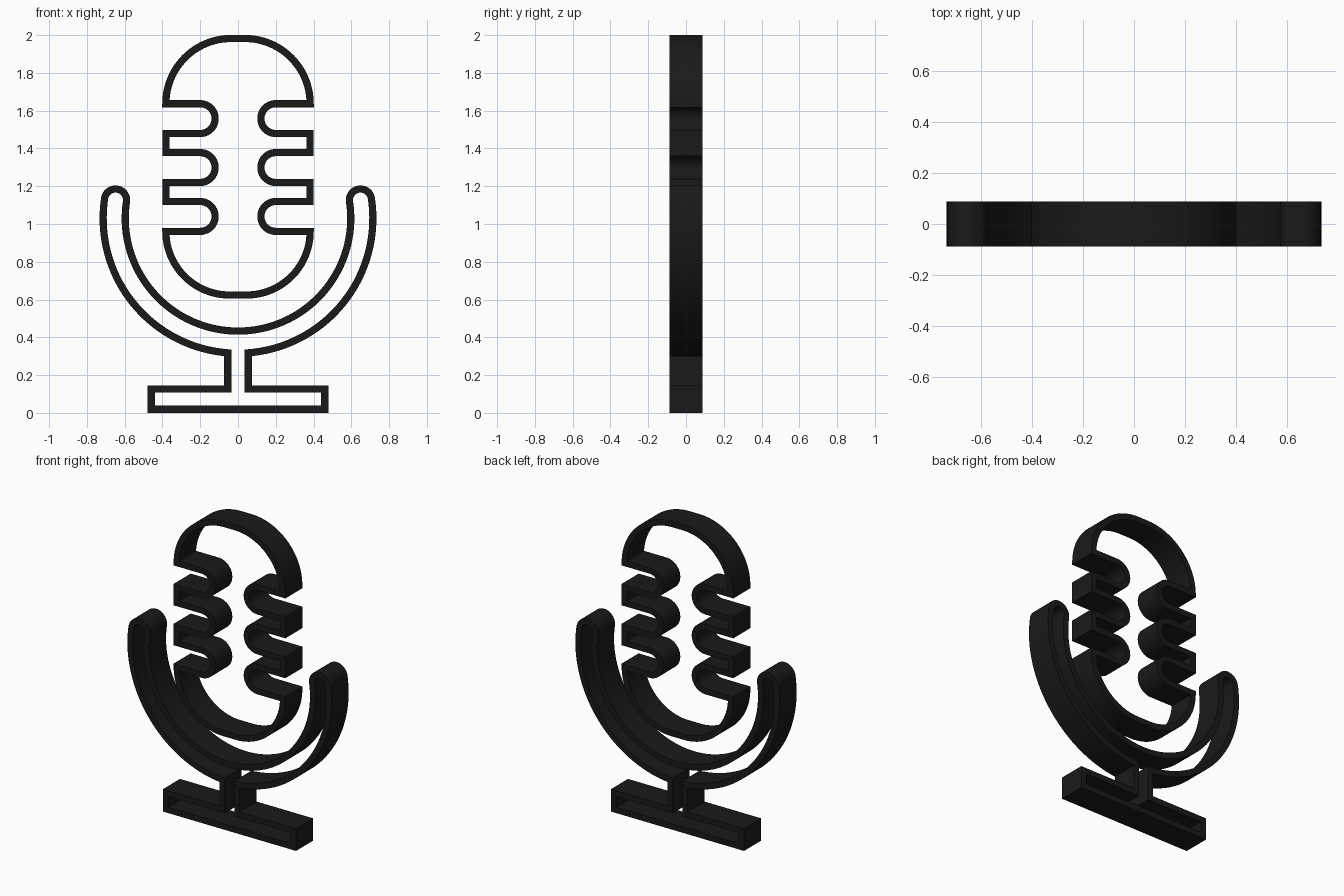
import bpy, bmesh
from math import sin, cos, radians, asin, degrees
from mathutils import Vector

if "Cube" in bpy.data.objects:
    bpy.data.objects.remove(bpy.data.objects["Cube"])

HALF_WALL = 0.019
HALF_DEPTH = 0.0875

black = bpy.data.materials.new("black")
black.diffuse_color = (0.01, 0.01, 0.01, 1)
black.use_nodes = True
black.node_tree.nodes["Principled BSDF"].inputs["Base Color"].default_value = black.diffuse_color


def arc(cx, cz, r, a0, a1, n):
    angles = [radians(a0 + (a1 - a0) * i / n) for i in range(n + 1)]
    return [Vector((cx + r * cos(a), cz + r * sin(a))) for a in angles]


def mirrored_loop(half):
    """Close a right-hand half path with its mirror image, dropping repeats."""
    pts = half + [Vector((-p.x, p.y)) for p in reversed(half)]
    return [p for i, p in enumerate(pts) if (p - pts[i - 1]).length > 1e-4]


def offset(loop, d):
    """Mitred parallel copy of a closed loop."""
    out = []
    for i, p in enumerate(loop):
        a = (p - loop[i - 1]).normalized()
        b = (loop[(i + 1) % len(loop)] - p).normalized()
        na, nb = Vector((a.y, -a.x)), Vector((b.y, -b.x))
        out.append(p + (na + nb) * (d / (1 + na.dot(nb))))
    return out


def outline_wall(name, loop):
    bm = bmesh.new()
    a, b = offset(loop, HALF_WALL), offset(loop, -HALF_WALL)
    section = [(a, -HALF_DEPTH), (b, -HALF_DEPTH), (b, HALF_DEPTH), (a, HALF_DEPTH)]
    rings = [[bm.verts.new((p.x, y, p.y)) for p in pts] for pts, y in section]
    n = len(loop)
    for k in range(4):
        r, s = rings[k], rings[(k + 1) % 4]
        for i in range(n):
            j = (i + 1) % n
            bm.faces.new((r[i], r[j], s[j], s[i]))
    bmesh.ops.recalc_face_normals(bm, faces=bm.faces)
    mesh = bpy.data.meshes.new(name)
    bm.to_mesh(mesh)
    bm.free()
    mesh.materials.append(black)
    obj = bpy.data.objects.new(name, mesh)
    bpy.context.collection.objects.link(obj)
    bpy.ops.object.select_all(action='DESELECT')
    obj.select_set(True)
    bpy.context.view_layer.objects.active = obj
    bpy.ops.object.shade_smooth_by_angle(angle=radians(30))
    return obj


# Microphone head: dome, three side slots, rounded bottom
head = arc(0.037, 1.637, 0.345, 90, 0, 24)
for zc in (1.558, 1.299, 1.04):
    head.append(Vector((0.382, zc + 0.079)))
    head += arc(0.2, zc, 0.079, 90, 270, 20)
    head.append(Vector((0.382, zc - 0.079)))
head += arc(0.045, 0.961, 0.337, 0, -90, 24)
outline_wall("microphone_head", mirrored_loop(head))

# Stand: U-shaped cradle with rounded tips, stem and flat base
TIP, R_IN, R_OUT, STEM = 8.5, 0.597, 0.714, 0.054
r_mid, r_cap = (R_IN + R_OUT) / 2, (R_OUT - R_IN) / 2
t = radians(TIP)
stand = arc(0, 1.03, R_IN, -90, TIP, 36)
stand += arc(r_mid * cos(t), 1.03 + r_mid * sin(t), r_cap, 180 + TIP, TIP, 18)
stand += arc(0, 1.03, R_OUT, TIP, degrees(asin(STEM / R_OUT)) - 90, 36)
stand += [Vector(p) for p in ((STEM, 0.126), (0.459, 0.126), (0.459, 0.019))]
stand = [p for i, p in enumerate(stand) if i == 0 or (p - stand[i - 1]).length > 1e-4]
outline_wall("cradle_stand", mirrored_loop(stand))
